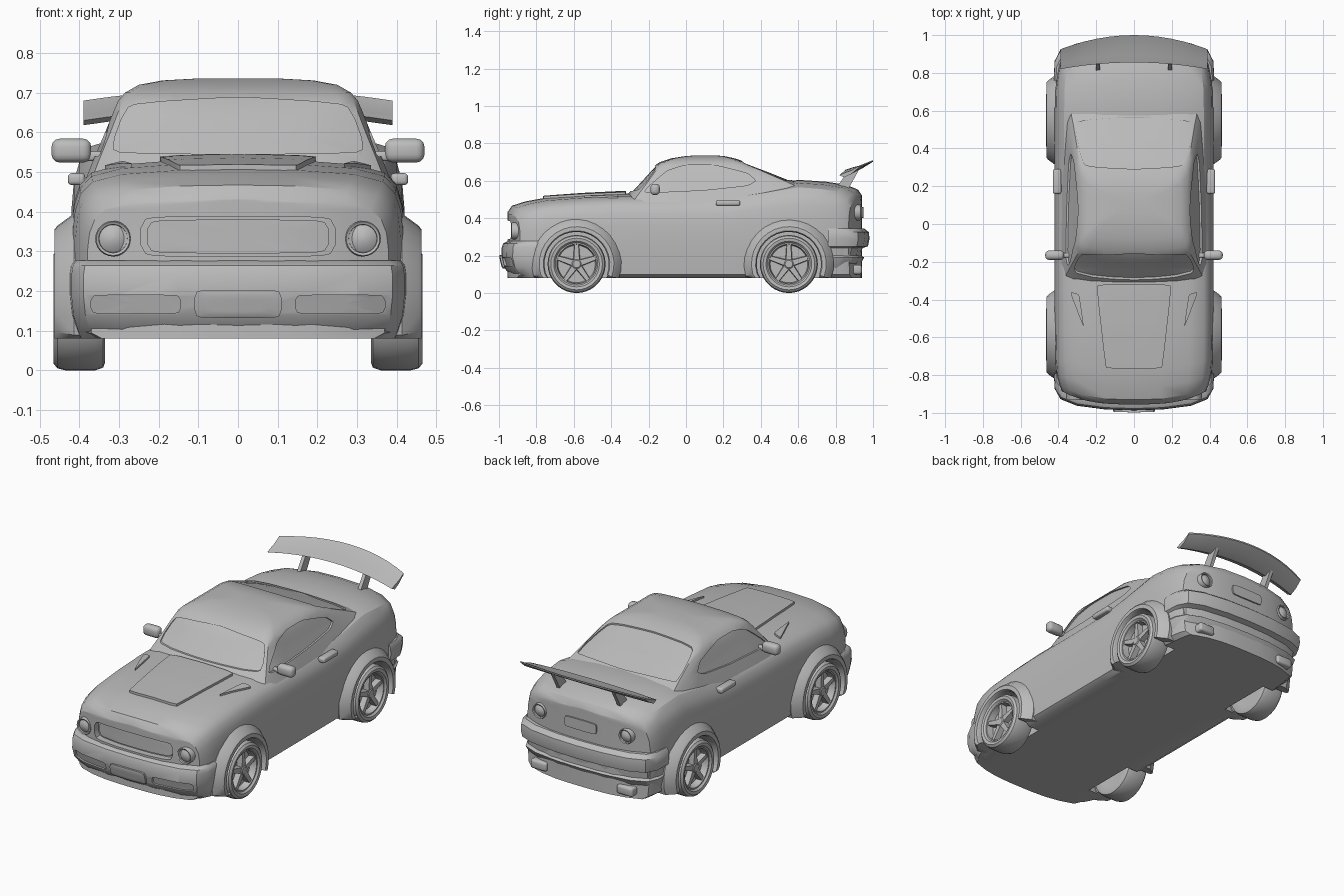
import bpy, bmesh, math
from mathutils import Vector
from mathutils.bvhtree import BVHTree

if "Cube" in bpy.data.objects:
    bpy.data.objects.remove(bpy.data.objects["Cube"])

grey = bpy.data.materials.new("plain grey")
grey.use_nodes = True
grey.diffuse_color = (0.5, 0.5, 0.5, 1)
grey.node_tree.nodes["Principled BSDF"].inputs["Base Color"].default_value = (0.5, 0.5, 0.5, 1)
parts = []


def finish(name, bm):
    bmesh.ops.remove_doubles(bm, verts=bm.verts, dist=1e-5)
    bmesh.ops.recalc_face_normals(bm, faces=bm.faces)
    mesh = bpy.data.meshes.new(name)
    bm.to_mesh(mesh)
    bm.free()
    obj = bpy.data.objects.new(name, mesh)
    bpy.context.collection.objects.link(obj)
    mesh.materials.append(grey)
    parts.append(obj)
    return obj


def loft(name, rings):
    """Skin a list of equal closed rings and cap both ends."""
    bm = bmesh.new()
    rows = [[bm.verts.new(p) for p in ring] for ring in rings]
    n = len(rows[0])
    for a, b in zip(rows, rows[1:]):
        for i in range(n):
            j = (i + 1) % n
            bm.faces.new((a[i], a[j], b[j], b[i]))
    bm.faces.new(rows[0])
    bm.faces.new(rows[-1])
    return finish(name, bm)


def box(name, centre, size, bevel=0.008):
    bm = bmesh.new()
    bmesh.ops.create_cube(bm, size=1)
    for v in bm.verts:
        v.co = Vector(c + k * d for c, k, d in zip(centre, v.co, size))
    bmesh.ops.bevel(bm, geom=bm.edges[:], offset=bevel, segments=3, profile=0.5, affect='EDGES')
    return finish(name, bm)


def lathe(name, profile, centre, side, steps=36):
    """Turn (radius, x) pairs about an axle parallel to x."""
    turn = [2 * math.pi * k / steps for k in range(steps)]
    return loft(name, [[(side * x, centre[0] + r * math.cos(a), centre[1] + r * math.sin(a))
                        for a in turn] for r, x in profile])


def cut(target, cutter):
    mod = target.modifiers.new("cut", 'BOOLEAN')
    mod.operation, mod.solver, mod.object = 'DIFFERENCE', 'EXACT', cutter
    bpy.context.view_layer.update()
    deps = bpy.context.evaluated_depsgraph_get()
    mesh = bpy.data.meshes.new_from_object(target.evaluated_get(deps))
    target.modifiers.clear()
    target.data = mesh
    parts.remove(cutter)
    bpy.data.objects.remove(cutter)


def mirrored(half):
    return half + [(-x, y) for x, y in reversed(half) if x > 0]


def rounded(pts, ratios=(0.1, 0.25)):
    """Trim the corners, then split long sides."""
    for r in ratios:
        pts = [tuple(p[k] + (q[k] - p[k]) * t for k in (0, 1))
               for p, q in zip(pts, pts[1:] + pts[:1]) for t in (r, 1 - r)]
    out = []
    for p, q in zip(pts, pts[1:] + pts[:1]):
        n = max(1, int(math.dist(p, q) / 0.04))
        out += [tuple(p[k] + (q[k] - p[k]) * i / n for k in (0, 1)) for i in range(n)]
    return out


def panel(name, target, outline, axis, side, low, high):
    """Solid slab that follows the surface of target, from low to high above it."""
    mesh = target.data
    tree = BVHTree.FromPolygons([v.co for v in mesh.vertices], [p.vertices[:] for p in mesh.polygons])
    out = Vector([side * (k == axis) for k in range(3)])
    mid = [sum(p[k] for p in outline) / len(outline) for k in (0, 1)]

    def ring(scale, lift):
        pts = []
        for p in outline:
            co = [mid[k] + (p[k] - mid[k]) * scale for k in (0, 1)]
            co.insert(axis, 2 * side)
            hit = tree.ray_cast(Vector(co), -out)[0] or tree.find_nearest(Vector(co))[0]
            pts.append(hit + out * lift)
        return pts
    scales = (0.05, 0.3, 0.55, 0.8, 1)
    return loft(name, [ring(s, low) for s in scales] + [ring(s, high) for s in reversed(scales)])


def recess(target, outline, axis, side, depth):
    cut(target, panel("cutter", target, outline, axis, side, -depth, 0.03))


# Lower body: cross-sections along y with bowed nose and tail
def bowed(x, y, z):
    t = min(1, max(0, (abs(y) - 0.6) / 0.33))
    bow = 0.08 * t * (abs(x) / 0.4) ** 3
    return (x, y - math.copysign(bow, y), z)


side_shape = [(0.9, 0), (0.97, 0.04), (1, 0.36), (1, 0.62), (0.985, 0.76), (0.95, 0.86),
              (0.88, 0.93), (0.7, 0.975), (0.35, 1), (0, 1.006)]
stations = [(-0.955, 0.38, 0.43), (-0.93, 0.395, 0.465), (-0.86, 0.41, 0.487), (-0.76, 0.417, 0.505),
            (-0.55, 0.42, 0.52), (-0.35, 0.42, 0.53), (-0.1, 0.42, 0.53), (0.2, 0.42, 0.535),
            (0.4, 0.42, 0.565), (0.6, 0.42, 0.602), (0.75, 0.417, 0.592), (0.86, 0.405, 0.575),
            (0.92, 0.395, 0.55), (0.94, 0.385, 0.52)]
cols = [k / 4 for k in range(-4, 5)]
FLOOR = 0.08
bm = bmesh.new()
rings = []
for y, w, top in stations:
    right = [(w * f, FLOOR + (top - FLOOR) * h) for f, h in side_shape]
    left = [(-x, z) for x, z in right[:-1]][::-1]
    under = [(0.9 * w * c, FLOOR) for c in cols[1:-1]]
    rings.append([bm.verts.new(bowed(x, y, z)) for x, z in right + left + under])
for a, b in zip(rings, rings[1:]):
    for i in range(len(a)):
        j = (i + 1) % len(a)
        bm.faces.new((a[i], a[j], b[j], b[i]))
for y, w, top in (stations[0], stations[-1]):
    grid = [[bm.verts.new(bowed(w * f * c, y, FLOOR + (top - FLOOR) * h)) for c in cols]
            for f, h in side_shape]
    for a, b in zip(grid, grid[1:]):
        for i in range(len(cols) - 1):
            bm.faces.new((a[i], a[i + 1], b[i + 1], b[i]))
body = finish("body", bm)

# Cabin: rounded plan outlines stacked upward
plan = [(0, 0), (0.3, 0.003), (0.6, 0.012), (0.85, 0.03), (0.96, 0.055), (1, 0.12), (1, 0.3), (1, 0.5),
        (1, 0.7), (1, 0.86), (0.96, 0.94), (0.85, 0.97), (0.6, 0.99), (0.3, 0.997), (0, 1)]
layers = [(0.48, 0.385, -0.355, 0.85), (0.53, 0.365, -0.31, 0.74), (0.6, 0.335, -0.245, 0.575),
          (0.65, 0.315, -0.2, 0.45), (0.68, 0.302, -0.17, 0.37), (0.7, 0.285, -0.14, 0.32),
          (0.72, 0.25, -0.08, 0.26), (0.731, 0.19, -0.01, 0.21), (0.736, 0.1, 0.05, 0.16)]
cabin = loft("cabin", [[(x * w, y0 + t * (y1 - y0), z) for x, t in mirrored(plan)]
                       for z, w, y0, y1 in layers])

# Windows
recess(cabin, rounded(mirrored([(0, 0.545), (0.325, 0.548), (0.28, 0.672), (0, 0.69)])), 1, -1, 0.012)
recess(cabin, rounded(mirrored([(0, 0.29), (0.27, 0.305), (0.32, 0.545), (0, 0.57)])), 2, 1, 0.008)
side_window = rounded([(-0.24, 0.535), (-0.1, 0.655), (0, 0.685), (0.15, 0.685),
                       (0.33, 0.64), (0.375, 0.6), (0.33, 0.575), (0.1, 0.55)])
for s in (1, -1):
    recess(cabin, side_window, 0, s, 0.01)

# Hood bulge and vents
panel("hood_bulge", body, rounded(mirrored([(0, -0.765), (0.15, -0.765), (0.2, -0.32), (0, -0.32)]),
                                  (0.04, 0.25)), 2, 1, -0.01, 0.013)
vent = [(0.34, -0.36), (0.29, -0.37), (0.265, -0.55), (0.285, -0.5)]
for s in (1, -1):
    panel("hood_vent", body, rounded([(s * x, y) for x, y in vent]), 2, 1, -0.01, 0.01)


# Grille
def bar(x0, x1, z0, z1):
    return rounded([(x0, z0), (x1, z0), (x1, z1), (x0, z1)])


recess(body, bar(-0.245, 0.245, 0.287, 0.388), 1, -1, 0.035)
panel("grille", body, bar(-0.23, 0.23, 0.295, 0.38), 1, -1, -0.01, 0.008)

# Bumpers: one plan path, offset at each height
front_path = [(0, -0.975), (0.15, -0.97), (0.3, -0.95), (0.385, -0.915), (0.415, -0.86), (0.42, -0.78)]
rear_path = [(0, 0.968), (0.15, 0.963), (0.3, 0.943), (0.385, 0.908), (0.415, 0.85), (0.42, 0.76)]


def bumper(name, path, side, levels):
    return loft(name, [[(x * (1 + o), y + side * o * (abs(y) > 0.8), z) for x, y in mirrored(path)]
                       for z, o in levels])


front_bumper = bumper("front_bumper", front_path, -1,
                      [(0.08, -0.05), (0.1, -0.03), (0.14, 0), (0.19, 0.012), (0.245, 0.01), (0.265, 0.002), (0.277, -0.02)])
bumper("rear_bumper", rear_path, 1,
       [(0.11, -0.07), (0.13, -0.05), (0.19, -0.015), (0.2, -0.03), (0.24, -0.025), (0.25, 0.005),
        (0.29, 0.013), (0.325, 0.01), (0.345, -0.015)])
panel("front_plate", front_bumper, bar(-0.11, 0.11, 0.132, 0.203), 1, -1, -0.01, 0.011)
panel("rear_plate", body, bar(-0.1, 0.1, 0.4, 0.46), 1, 1, -0.01, 0.008)
for s in (1, -1):
    recess(front_bumper, bar(s * 0.145, s * 0.37, 0.143, 0.19), 1, -1, 0.012)


# Round lamps with a raised rim and domed lens
def lamp(name, x, z, side, r):
    circle = [(math.cos(k * math.pi / 12), math.sin(k * math.pi / 12)) for k in range(24)]
    y = side * (0.955 if side < 0 else 0.94) - side * 0.08 * (abs(x) / 0.4) ** 3
    shape = [(1, -0.05), (1, 0.012), (0.94, 0.017), (0.8, 0.014), (0.78, 0.004), (0.5, 0.012), (0.1, 0.016)]
    loft(name, [[(x + r * f * c, y + side * d, z + r * f * v) for c, v in circle] for f, d in shape])


for s in (1, -1):
    lamp("headlight", s * 0.315, 0.332, -1, 0.045)
    lamp("tail_light", s * 0.27, 0.43, 1, 0.042)

# Wheels, arches and flares
tyre = [(0.1, 0.34), (0.135, 0.335), (0.148, 0.34), (0.155, 0.36), (0.155, 0.435), (0.15, 0.455),
        (0.138, 0.465), (0.122, 0.462), (0.113, 0.452), (0.106, 0.452), (0.1, 0.415), (0.02, 0.415)]
flare = [(0.172, 0.36), (0.172, 0.452), (0.178, 0.463), (0.2, 0.463), (0.21, 0.455), (0.24, 0.414), (0.24, 0.36)]
for s in (1, -1):
    for y, end in ((-0.585, "front"), (0.55, "rear")):
        cut(body, lathe("cutter", [(0.176, 0.31), (0.176, 0.6)], (y, 0.155), s))
        lathe(end + "_wheel", tyre, (y, 0.155), s)
        lathe(end + "_hub", [(0.028, 0.41), (0.028, 0.444), (0.02, 0.45)], (y, 0.155), s, 20)
        for k in range(5):
            a = math.pi / 2 + k * math.tau / 5
            d, n = Vector((0, math.cos(a), math.sin(a))), Vector((0, -math.sin(a), math.cos(a)))
            loft(end + "_spoke", [[Vector((s * x, y, 0.155)) + d * r + n * w * q
                                   for x, q in ((0.41, -1), (0.446, -0.8), (0.446, 0.8), (0.41, 1))]
                                  for r, w in ((0.01, 0.02), (0.106, 0.013))])
        arc = [math.radians(-20 + 12 * k) for k in range(21)]
        loft(end + "_flare", [[(s * x, y + r * math.cos(a), max(0.08, 0.155 + r * math.sin(a)))
                               for r, x in flare] for a in arc])

# Mirrors, handles, exhausts and wing struts
for s in (1, -1):
    box("mirror", (s * 0.42, -0.165, 0.554), (0.1, 0.05, 0.06), 0.02)
    box("mirror_arm", (s * 0.365, -0.165, 0.54), (0.06, 0.025, 0.025))
    box("door_handle", (s * 0.407, 0.225, 0.482), (0.044, 0.13, 0.03), 0.01)
    box("exhaust", (s * 0.27, 0.88, 0.125), (0.1, 0.12, 0.05), 0.012)
    strut = [(0.81, 0.57), (0.87, 0.56), (0.93, 0.668), (0.87, 0.66)]
    loft("wing_strut", [[(s * x, y, z) for y, z in strut] for x in (0.18, 0.2)])

# Rear wing: arched across the width
wing = [(0, 0), (0.25, 0.012), (0.6, 0.025), (1, 0.05), (1, 0.042), (0.6, 0.006), (0.25, -0.012)]
rings = []
for k in range(-6, 7):
    u = (k / 6) ** 2
    rings.append([(0.39 * k / 6, 0.855 - 0.035 * u + t * (0.145 - 0.04 * u), 0.66 - 0.03 * u + h)
                  for t, h in wing])
loft("rear_wing", rings)

# Smooth shading with sharp edges kept
for obj in parts:
    bpy.ops.object.select_all(action='DESELECT')
    obj.select_set(True)
    bpy.context.view_layer.objects.active = obj
    bpy.ops.object.shade_smooth_by_angle(angle=math.radians(32))
